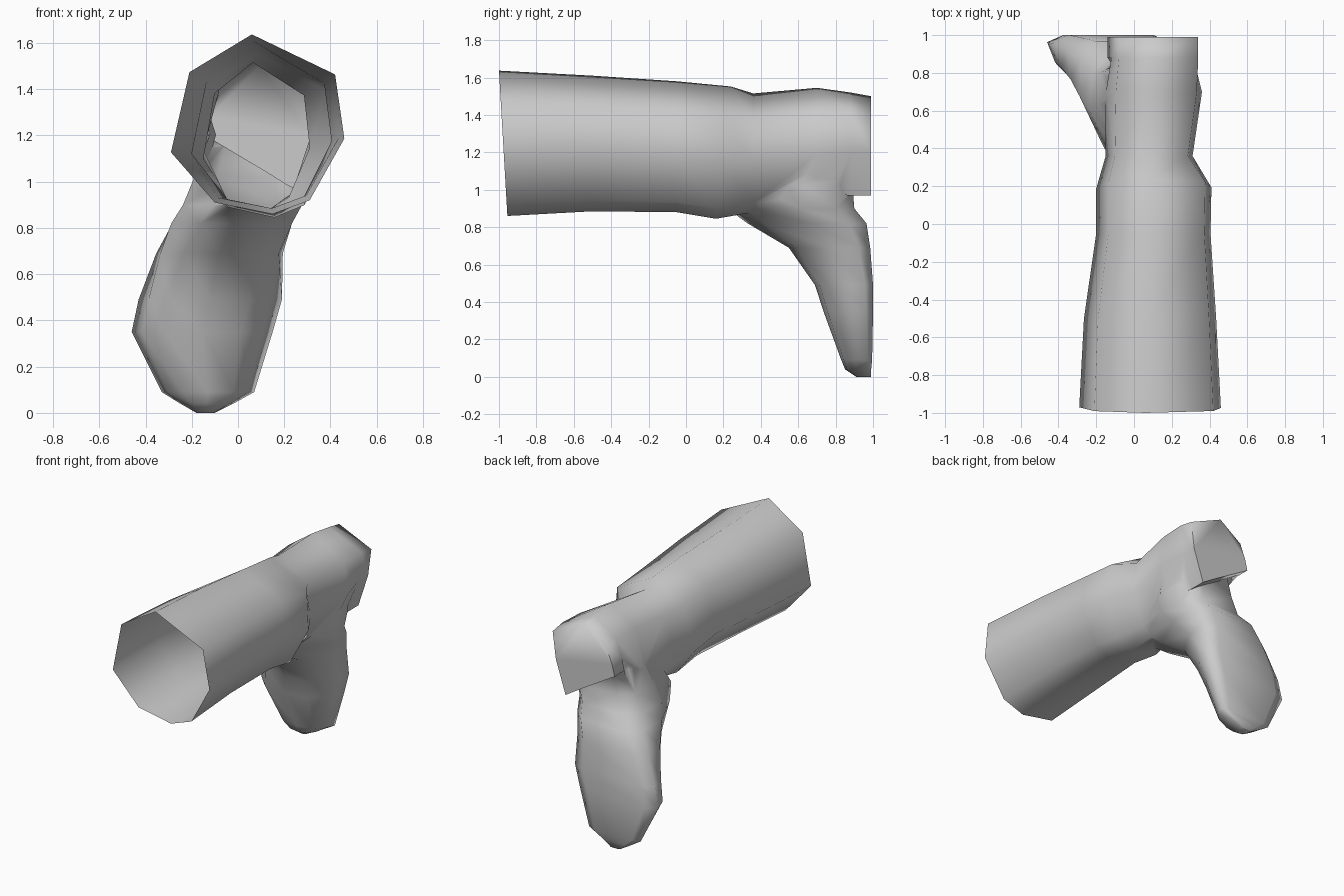
import bpy, bmesh, math

if "Cube" in bpy.data.objects:
    bpy.data.objects.remove(bpy.data.objects["Cube"])


def loft(name, rings):
    """Closed skin through rings that all have the same number of points."""
    bm = bmesh.new()
    loops = [[bm.verts.new(p) for p in r] for r in rings]
    n = len(loops[0])
    for a, b in zip(loops, loops[1:]):
        for i in range(n):
            j = (i + 1) % n
            bm.faces.new((a[i], a[j], b[j], b[i]))
    bm.faces.new(loops[0])
    bm.faces.new(loops[-1])
    bmesh.ops.recalc_face_normals(bm, faces=bm.faces)
    me = bpy.data.meshes.new(name)
    bm.to_mesh(me)
    bm.free()
    ob = bpy.data.objects.new(name, me)
    bpy.context.collection.objects.link(ob)
    return ob


# Shaft: irregular eight-sided section, fitted to a box at each station
RIM = [(.06, 1.635), (.42, 1.46), (.46, 1.18), (.31, .91),
       (.15, .85), (-.10, .90), (-.29, 1.12), (-.21, 1.47)]
SECTION = [((x + .29) / .75, (z - .85) / .785) for x, z in RIM]


def shaft_ring(y, x0, x1, z0, z1, slant=0):
    return [(x0 + u * (x1 - x0), y + slant * (1 - v), z0 + v * (z1 - z0))
            for u, v in SECTION]


# Heel: flat sole with a slanting front edge
HEEL = [(.09, 1.50), (.34, 1.39), (.315, 1.2), (.24, .97),
        (.12, 1.045), (-.14, 1.2), (-.12, 1.28), (-.08, 1.38)]

shaft = loft("boot", [
    shaft_ring(-1.0, -.29, .46, .86, 1.637, .045),
    shaft_ring(-.5, -.265, .435, .885, 1.61),
    shaft_ring(-.05, -.2, .405, .88, 1.58),
    shaft_ring(.24, -.2, .41, .845, 1.552, -.08),
    shaft_ring(.36, -.15, .31, .88, 1.515),
    shaft_ring(.70, -.15, .36, .93, 1.545),
    [(x, .88, z + (.02 if z > 1.3 else 0)) for x, z in HEEL],
    [(x, .99, z) for x, z in HEEL]])


# Foot: broad instep, flat sole; r narrows the sole at the waist
def foot_ring(z, x0, x1, y0, y1, r=0):
    half = [(.55 - .1 * r, .08 + .06 * r), (.86 + .06 * r, .45 + .12 * r),
            (1 - .14 * r, .86), (.72 - .17 * r, 1)]
    prof = [(0, 0)] + half + [(-u, v) for u, v in reversed(half)]
    c, h = (x0 + x1) / 2, (x1 - x0) / 2
    return [(c + u * h, y0 + v * (y1 - y0), z) for u, v in prof]


foot = loft("foot_helper", [
    foot_ring(1.32, -.11, .31, .45, .87, 1),
    foot_ring(1.18, -.16, .33, .38, .885, 1),
    foot_ring(1.02, -.21, .325, .28, .89, 1),
    foot_ring(.90, -.26, .30, .22, .90, 1),
    foot_ring(.82, -.315, .26, .33, .965, .8),
    foot_ring(.69, -.37, .21, .55, .985, .4),
    foot_ring(.49, -.43, .19, .69, 1.0),
    foot_ring(.35, -.46, .15, .735, 1.0),
    foot_ring(.09, -.33, .07, .83, .995),
    foot_ring(.04, -.25, -.02, .85, .99),
    foot_ring(0, -.18, -.10, .91, .99)])

# Join foot and shaft
bpy.context.view_layer.objects.active = shaft
shaft.select_set(True)
mod = shaft.modifiers.new("join", 'BOOLEAN')
mod.operation = 'UNION'
mod.solver = 'EXACT'
mod.object = foot
bpy.ops.object.modifier_apply(modifier=mod.name)
bpy.data.objects.remove(foot)

# Open the top of the shaft
bm = bmesh.new()
bm.from_mesh(shaft.data)
caps = [f for f in bm.faces if f.calc_center_median().y < -.9]
bmesh.ops.delete(bm, geom=caps, context='FACES_ONLY')
bmesh.ops.remove_doubles(bm, verts=bm.verts, dist=.008)
bm.to_mesh(shaft.data)
bm.free()
bpy.ops.object.shade_smooth_by_angle(angle=math.radians(85))
